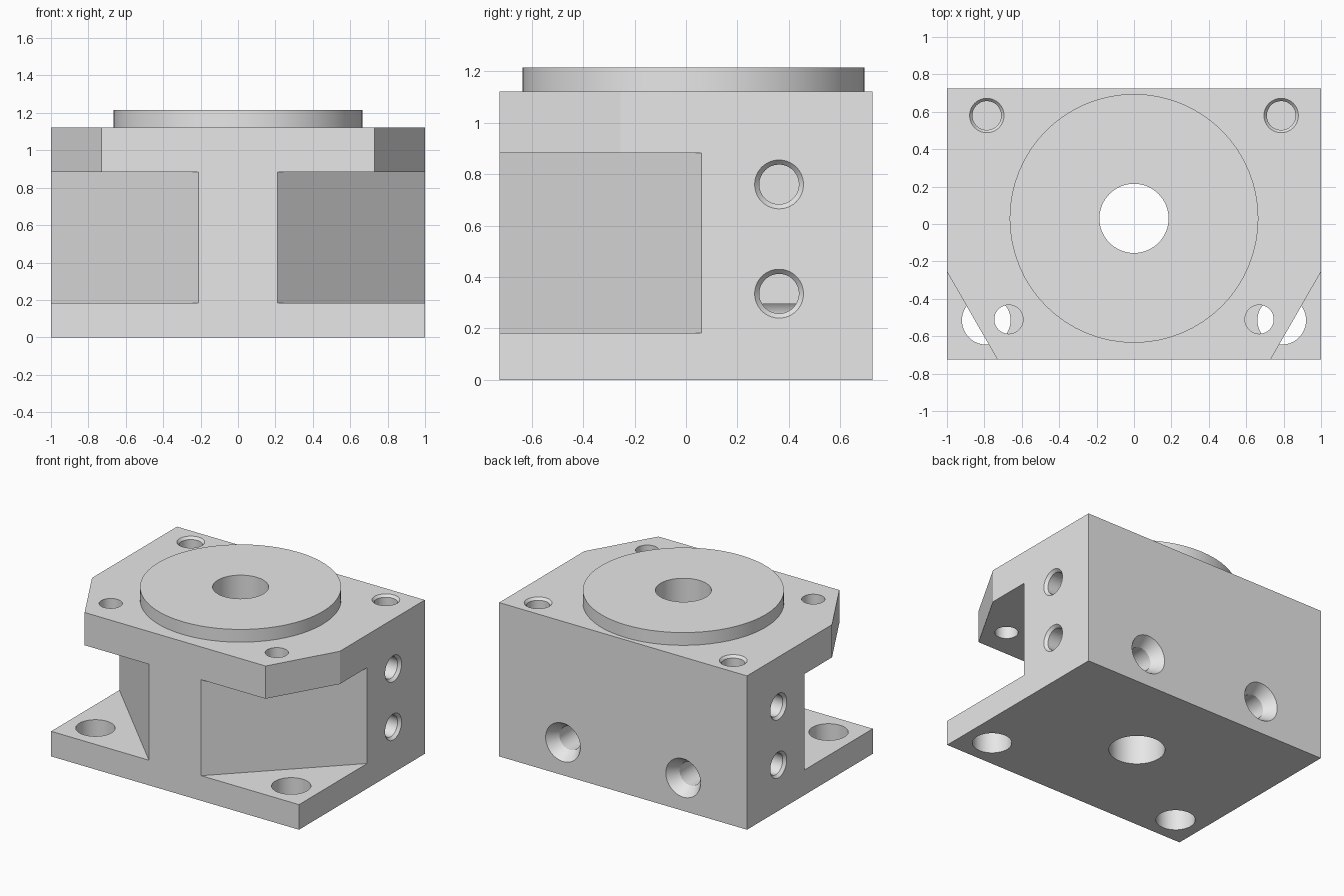
import bpy, bmesh, math
from mathutils import Matrix, Vector

if "Cube" in bpy.data.objects:
    bpy.data.objects.remove(bpy.data.objects["Cube"])

grey = bpy.data.materials.new("machined_grey")
grey.diffuse_color = (0.8, 0.8, 0.8, 1)
grey.use_nodes = True
grey.node_tree.nodes["Principled BSDF"].inputs["Base Color"].default_value = grey.diffuse_color
SEG = 64


def add_object(name, bm):
    bmesh.ops.recalc_face_normals(bm, faces=bm.faces)
    mesh = bpy.data.meshes.new(name)
    bm.to_mesh(mesh)
    bm.free()
    mesh.materials.append(grey)
    ob = bpy.data.objects.new(name, mesh)
    bpy.context.collection.objects.link(ob)
    return ob


def prism(name, outline, z0, z1):
    """Extrude a flat xy outline from z0 to z1."""
    bm = bmesh.new()
    face = bm.faces.new([bm.verts.new((x, y, z0)) for x, y in outline])
    top = bmesh.ops.extrude_face_region(bm, geom=[face])["geom"]
    bmesh.ops.translate(bm, vec=(0, 0, z1 - z0),
                        verts=[v for v in top if isinstance(v, bmesh.types.BMVert)])
    return add_object(name, bm)


def lathe(name, origin, direction, profile):
    """Solid of revolution: (radius, depth) steps along a direction."""
    turn = Vector((0, 0, 1)).rotation_difference(Vector(direction)).to_matrix().to_4x4()
    place = Matrix.Translation(origin) @ turn
    bm = bmesh.new()
    rings = []
    for r, d in profile:
        rings.append([bm.verts.new(place @ Vector((r * math.cos(a), r * math.sin(a), d)))
                      for a in (2 * math.pi * i / SEG for i in range(SEG))])
    bm.faces.new(rings[0])
    bm.faces.new(rings[-1])
    for low, high in zip(rings, rings[1:]):
        for i in range(SEG):
            j = (i + 1) % SEG
            bm.faces.new((low[i], low[j], high[j], high[i]))
    return add_object(name, bm)


def combine(target, tool, operation="DIFFERENCE"):
    tool.hide_render = True
    mod = target.modifiers.new("combine", "BOOLEAN")
    mod.operation = operation
    mod.solver = "EXACT"
    mod.object = tool
    bpy.context.view_layer.objects.active = target
    bpy.ops.object.modifier_apply(modifier=mod.name)
    bpy.data.objects.remove(tool, do_unlink=True)


def countersunk(r_out, r_in, sink, depth):
    return [(r_out, -0.03), (r_out, 0), (r_in, sink), (r_in, depth)]


W, D, H = 1.0, 0.725, 1.122

# Main block with the raised round boss
body = prism("mounting_block", [(-W, -D), (W, -D), (W, D), (-W, D)], 0, H)
combine(body, lathe("boss", (0, 0.03, H - 0.1), (0, 0, 1), [(0.665, 0), (0.665, 0.193)]), "UNION")

# Central through bore
combine(body, lathe("bore", (0, 0.03, -0.1), (0, 0, 1), [(0.185, 0), (0.185, 1.5)]))

for s in (-1, 1):
    # Diagonal side pocket at the front corner
    combine(body, prism("pocket", [(s * 0.01, -0.925), (s * 1.2, 0.26), (s * 1.2, -0.925)], 0.183, 0.883))
    # Cut corner of the top flange
    combine(body, prism("corner", [(s * 0.615, -0.925), (s * 1.115, -0.055), (s * 1.2, -0.925)], 0.8, 1.3))
    # Base bolt hole and small flange hole
    combine(body, lathe("bolt_hole", (s * 0.79, -0.515, -0.1), (0, 0, 1), [(0.13, 0), (0.13, 0.4)]))
    combine(body, lathe("flange_hole", (s * 0.67, -0.51, 0.75), (0, 0, 1), [(0.077, 0), (0.077, 0.5)]))
    # Threaded holes on top at the rear
    combine(body, lathe("top_hole", (s * 0.787, 0.58, H), (0, 0, -1), countersunk(0.092, 0.077, 0.018, 0.4)))
    # Countersunk ports in the back
    combine(body, lathe("back_port", (s * 0.485, D, 0.24), (0, -1, 0), countersunk(0.14, 0.085, 0.08, 0.5)))
    # Pair of threaded holes on each side
    for z in (0.335, 0.76):
        combine(body, lathe("side_hole", (s * W, 0.362, z), (-s, 0, 0), countersunk(0.095, 0.077, 0.02, 0.45)))

# Smooth round walls, sharp edges
bpy.ops.object.select_all(action="DESELECT")
body.select_set(True)
bpy.context.view_layer.objects.active = body
bpy.ops.object.shade_smooth_by_angle(angle=math.radians(25))
